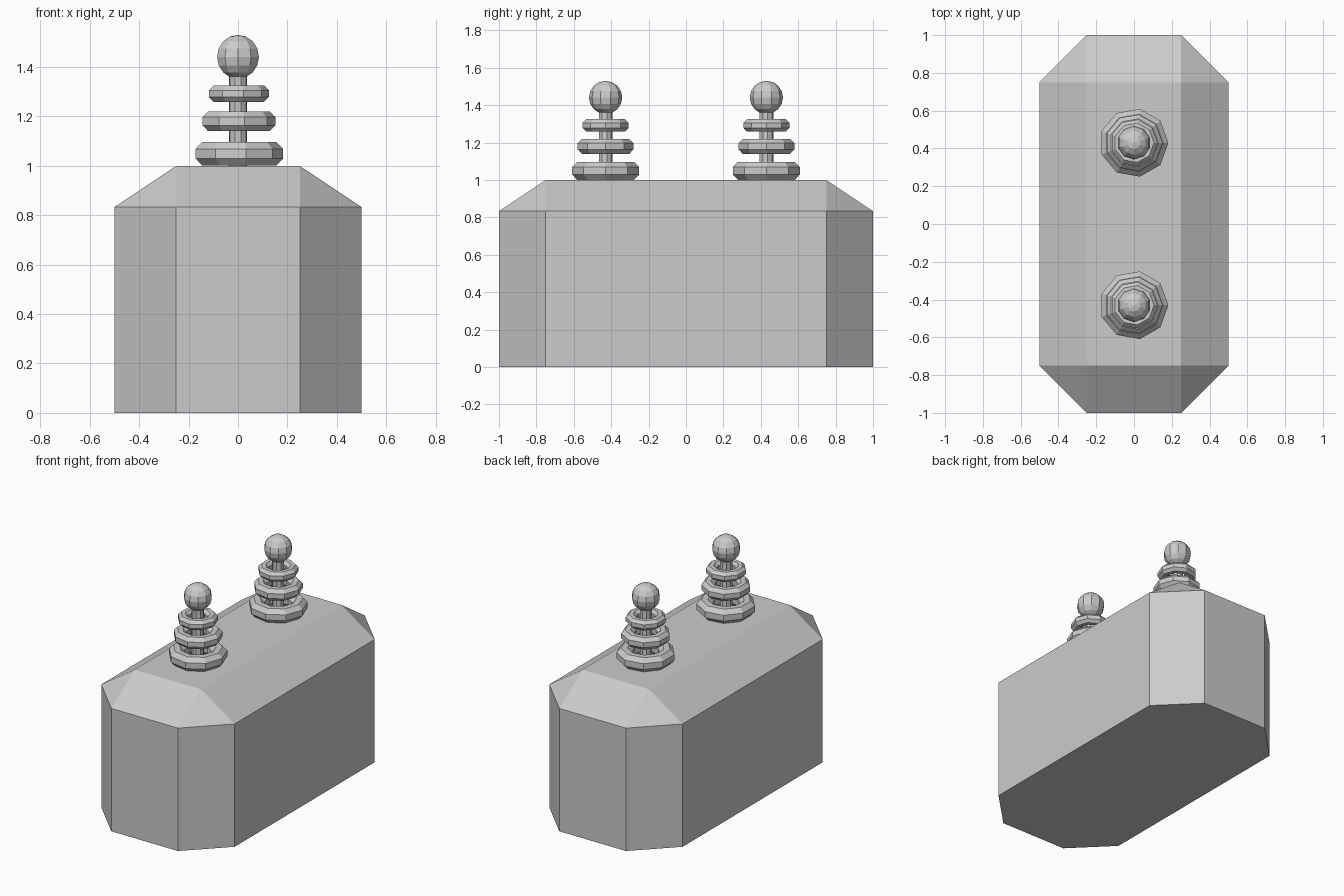
import bpy, bmesh
from math import cos, sin, pi

if "Cube" in bpy.data.objects:
    bpy.data.objects.remove(bpy.data.objects["Cube"])


def make_object(name, bm):
    bmesh.ops.recalc_face_normals(bm, faces=bm.faces)
    mesh = bpy.data.meshes.new(name)
    bm.to_mesh(mesh)
    bm.free()
    obj = bpy.data.objects.new(name, mesh)
    bpy.context.collection.objects.link(obj)
    return obj


# Housing: chamfered octagonal box, sloping in to a rectangular top
bm = bmesh.new()
base = []
for sx, sy in ((1, 1), (-1, 1), (-1, -1), (1, -1)):
    pair = [(sx * 0.5, sy * 0.75), (sx * 0.25, sy * 1.0)]
    base += pair if sx * sy > 0 else pair[::-1]
top = [(0.25, 0.75), (-0.25, 0.75), (-0.25, -0.75), (0.25, -0.75)]
low = [bm.verts.new((x, y, 0)) for x, y in base]
mid = [bm.verts.new((x, y, 0.833)) for x, y in base]
cap = [bm.verts.new((x, y, 1)) for x, y in top]
bm.faces.new(low)
bm.faces.new(cap)
for i in range(8):
    j = (i + 1) % 8
    bm.faces.new((low[i], low[j], mid[j], mid[i]))
for k in range(4):
    a, b, c = mid[2 * k], mid[2 * k + 1], mid[(2 * k + 2) % 8]
    bm.faces.new((a, b, cap[k]))
    bm.faces.new((b, c, cap[(k + 1) % 4], cap[k]))
make_object("housing", bm)


# Faceted insulator ring with an octagonal cross-section
def ring(name, y, z, outer, height, sides=9, steps=8):
    half = height / 2
    major, r = outer - half, half / cos(pi / steps)
    bm = bmesh.new()
    loops = []
    for i in range(sides):
        a = 2 * pi * i / sides
        loop = []
        for j in range(steps):
            t = 2 * pi * (j + 0.5) / steps
            d = major + r * cos(t)
            loop.append(bm.verts.new((d * cos(a), y + d * sin(a), z + r * sin(t))))
        loops.append(loop)
    for i in range(sides):
        p, q = loops[i], loops[(i + 1) % sides]
        for j in range(steps):
            k = (j + 1) % steps
            bm.faces.new((p[j], q[j], q[k], p[k]))
    make_object(name, bm)


# Two terminals: rod, three stacked rings and a ball
for side, y in (("front", -0.43), ("back", 0.43)):
    bm = bmesh.new()
    bmesh.ops.create_cone(bm, cap_ends=True, segments=9, radius1=0.038,
                          radius2=0.038, depth=0.42)
    make_object(side + "_rod", bm).location = (0, y, 1.2)

    for n, (z, outer, height) in enumerate(((1.049, 0.182, 0.096),
                                            (1.18, 0.152, 0.08),
                                            (1.292, 0.125, 0.066))):
        ring(f"{side}_ring_{n + 1}", y, z, outer, height)

    bm = bmesh.new()
    bmesh.ops.create_uvsphere(bm, u_segments=10, v_segments=8, radius=0.089)
    make_object(side + "_ball", bm).location = (0, y, 1.441)
